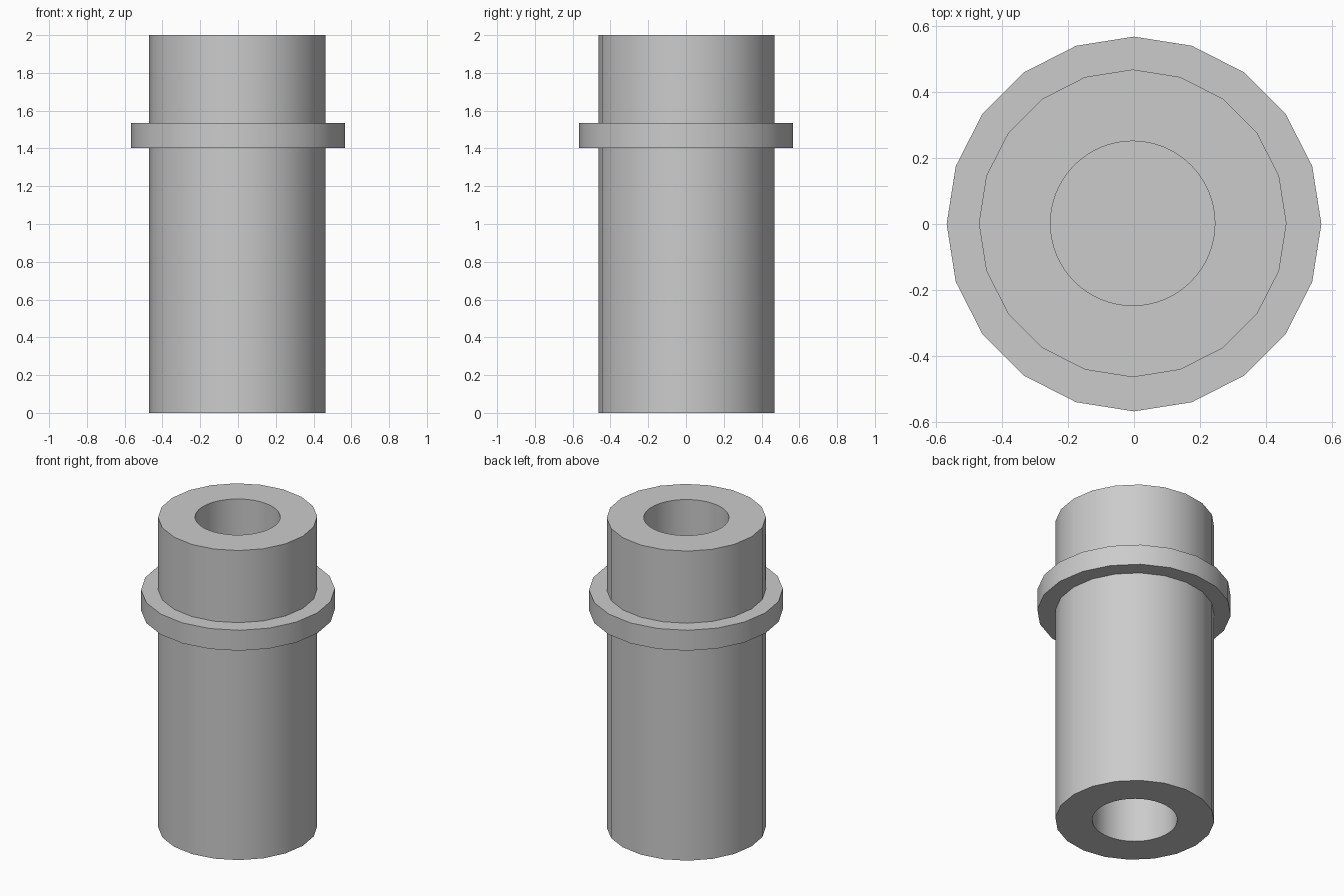
import bpy, bmesh, math

if "Cube" in bpy.data.objects:
    bpy.data.objects.remove(bpy.data.objects["Cube"])

SIDES = 20          # facets of the outer shapes
BORE_SIDES = 64     # the bore is rounder
AXIS = (-0.004, 0.002)


def ring(bm, r, z, n, centre):
    """Closed loop of n verts; returns its edges."""
    vs = [bm.verts.new((centre[0] + r * math.cos(2 * math.pi * i / n),
                        centre[1] + r * math.sin(2 * math.pi * i / n), z))
          for i in range(n)]
    return [bm.edges.new((vs[i], vs[(i + 1) % n])) for i in range(n)]


def turned_part(name, r, z0, z1, centre=(0, 0), bore=None):
    """Upright cylinder, optionally with a bore right through it."""
    bm = bmesh.new()
    ends = [[], []]
    walls = [(r, SIDES)] + ([(bore, BORE_SIDES)] if bore else [])
    for radius, n in walls:
        loops = [ring(bm, radius, z, n, centre) for z in (z0, z1)]
        bmesh.ops.bridge_loops(bm, edges=loops[0] + loops[1])
        ends[0] += loops[0]
        ends[1] += loops[1]
    for edges, nz in zip(ends, (-1, 1)):
        bmesh.ops.triangle_fill(bm, edges=edges, use_beauty=True, normal=(0, 0, nz))
    bmesh.ops.recalc_face_normals(bm, faces=bm.faces)
    mesh = bpy.data.meshes.new(name)
    bm.to_mesh(mesh)
    bm.free()
    ob = bpy.data.objects.new(name, mesh)
    bpy.context.collection.objects.link(ob)
    bpy.ops.object.select_all(action='DESELECT')
    ob.select_set(True)
    bpy.context.view_layer.objects.active = ob
    bpy.ops.object.shade_smooth_by_angle(angle=math.radians(30))
    return ob


# Main tube with bore
turned_part("tube_body", 0.466, 0.0, 2.0, AXIS, bore=0.249)
# Collar around the tube
turned_part("collar", 0.5675, 1.402, 1.534)
# Inner plug that closes the bore behind the collar
turned_part("bore_plug", 0.463, 1.345, 1.545, AXIS)
